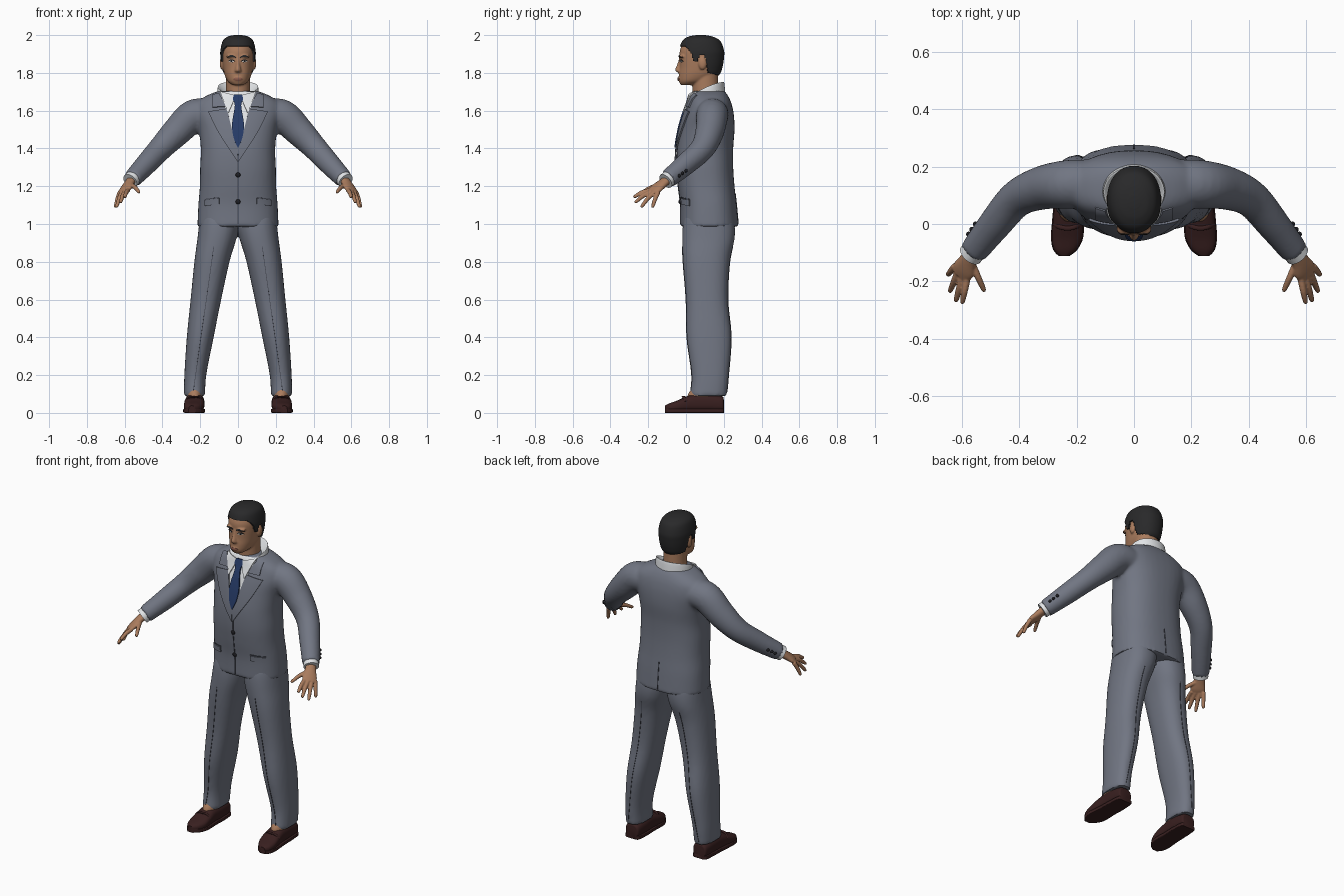
import bpy, bmesh, math
from mathutils import Vector
from mathutils.bvhtree import BVHTree

cube = bpy.data.objects.get("Cube")
if cube:
    bpy.data.objects.remove(cube, do_unlink=True)


def material(name, r, g, b):
    mat = bpy.data.materials.new(name)
    mat.use_nodes = True
    mat.diffuse_color = (r, g, b, 1)
    shader = next(n for n in mat.node_tree.nodes if n.type == "BSDF_PRINCIPLED")
    shader.inputs["Base Color"].default_value = (r, g, b, 1)
    shader.inputs["Roughness"].default_value = 0.8
    return mat


SUIT = material("slate suit cloth", 0.165, 0.18, 0.225)
SEAM = material("dark suit seam", 0.06, 0.065, 0.085)
SHIRT = material("white shirt cloth", 0.76, 0.78, 0.8)
TIE = material("navy tie silk", 0.02, 0.045, 0.14)
SKIN = material("warm brown skin", 0.4, 0.2, 0.11)
LIPS = material("lip brown", 0.27, 0.11, 0.075)
HAIR = material("black hair", 0.022, 0.022, 0.023)
EYE = material("eye white", 0.6, 0.57, 0.53)
LEATHER = material("oxblood leather", 0.04, 0.014, 0.014)
DARK = material("black button", 0.012, 0.012, 0.015)


def spline(rows, steps):
    """Smooth curve through rows of numbers."""
    out = []
    for i in range(len(rows) - 1):
        p, q, r, s = (rows[min(max(i + k, 0), len(rows) - 1)] for k in (-1, 0, 1, 2))
        for k in range(steps):
            t = k / steps
            out.append([b + t / 2 * (c - a + t * (2*a - 5*b + 4*c - d + t * (3*b - a - 3*c + d)))
                        for a, b, c, d in zip(p, q, r, s)])
    return out + [list(rows[-1])]


def loft(rings, power=2.0, res=40):
    """Closed skin over rings given as centre and two half axes."""
    def bend(value):
        return math.copysign(abs(value) ** (2 / power), value)
    verts, faces = [], []
    for centre, u, v in rings:
        for k in range(res):
            a = math.tau * k / res
            verts.append(centre + u * bend(math.cos(a)) + v * bend(math.sin(a)))
    for i in range(len(rings) - 1):
        for k in range(res):
            j = (k + 1) % res
            faces.append((i*res + k, i*res + j, (i+1)*res + j, (i+1)*res + k))
    faces += [tuple(range(res)), tuple(range(len(verts) - res, len(verts)))]
    return verts, faces


def stack(rows, power=2.0, steps=6, res=40):
    """Rows of height, half width, front y, back y and optional centre x."""
    rows = [tuple(r) + (0,) * (5 - len(r)) for r in rows]
    return loft([(Vector((x, (f + b) / 2, z)), Vector((w, 0, 0)), Vector((0, (b - f) / 2, 0)))
                 for z, w, f, b, x in spline(rows, steps)], power, res)


def tube(rows, hint=(0, 0, 1), steps=6, res=24):
    """Rows of x, y, z and two radii; the first radius lies along the hint."""
    rows, rings = spline(rows, steps), []
    for i, row in enumerate(rows):
        t = (Vector(rows[min(i + 1, len(rows) - 1)][:3]) - Vector(rows[max(i - 1, 0)][:3])).normalized()
        u = Vector(hint)
        u = (u - t * u.dot(t)).normalized()
        rings.append((Vector(row[:3]), u * row[3], t.cross(u) * row[4]))
    return loft(rings, 2, res)


def blob(centre, sx, sy, sz):
    angles = [math.pi * (k / 10 - 0.5) * 0.99 for k in range(11)]
    return loft([(Vector(centre) + Vector((0, 0, sz * math.sin(a))), Vector((sx * math.cos(a), 0, 0)),
                  Vector((0, sy * math.cos(a), 0))) for a in angles], 2, 20)


def flip(part):
    return [Vector((-v.x, v.y, v.z)) for v in part[0]], part[1]


def both(*parts):
    return list(parts) + [flip(p) for p in parts]


def build(name, parts, mat, voxel=0, relax=3, thick=0, offset=0):
    """Join parts into one object, fused by remeshing or thickened into a plate."""
    bm = bmesh.new()
    for verts, faces in parts:
        made = [bm.verts.new(v) for v in verts]
        for f in faces:
            bm.faces.new([made[i] for i in f])
    bmesh.ops.remove_doubles(bm, verts=bm.verts, dist=0.0002)
    bmesh.ops.delete(bm, geom=[v for v in bm.verts if not v.link_faces], context="VERTS")
    bmesh.ops.recalc_face_normals(bm, faces=bm.faces)
    mesh = bpy.data.meshes.new(name)
    bm.to_mesh(mesh)
    bm.free()
    ob = bpy.data.objects.new(name, mesh)
    bpy.context.collection.objects.link(ob)
    if voxel:
        remesh = ob.modifiers.new("fuse", "REMESH")
        remesh.mode, remesh.voxel_size = "VOXEL", voxel
        smooth = ob.modifiers.new("relax", "SMOOTH")
        smooth.factor, smooth.iterations = 0.5, relax
    if thick:
        solid = ob.modifiers.new("thickness", "SOLIDIFY")
        solid.thickness, solid.offset = thick, offset
    bpy.context.view_layer.update()
    ob.data = bpy.data.meshes.new_from_object(ob.evaluated_get(bpy.context.evaluated_depsgraph_get()))
    ob.modifiers.clear()
    ob.data.name = name
    ob.data.materials.clear()
    ob.data.materials.append(mat)
    ob.data.shade_smooth()
    ob.data.set_sharp_from_angle(angle=math.radians(40))
    return ob


def surface(ob):
    return BVHTree.FromPolygons([v.co for v in ob.data.vertices], [p.vertices[:] for p in ob.data.polygons])


def hit(tree, x, z, side=-1):
    return tree.ray_cast(Vector((x, side * 2, z)), Vector((0, -side, 0)))[0] or Vector((x, 0.03, z))


def panel(tree, edge_a, edge_b, lift, side=-1, steps=8, across=6):
    """Strip between two x-z edges, laid on a surface and mirrored."""
    verts, faces, w = [], [], across + 1
    for a, b in zip(spline(edge_a, steps), spline(edge_b, steps)):
        for k in range(w):
            x, z = (p + (q - p) * k / across for p, q in zip(a, b))
            verts.append(hit(tree, x, z, side) + Vector((0, side * lift, 0)))
    for i in range(len(verts) // w - 1):
        faces += [(i*w + k, i*w + k + 1, i*w + w + k + 1, i*w + w + k) for k in range(across)]
    return both((verts, faces))


def line(tree, points, side=-1):
    return panel(tree, points, [(x + 0.003, z) for x, z in points], 0.001, side, 12, 1)


# Jacket: torso and sleeves fused
torso = stack([(0.985, 0.215, -0.03, 0.278), (1.1, 0.21, -0.03, 0.268), (1.2, 0.202, -0.042, 0.257),
               (1.3, 0.2, -0.05, 0.25), (1.4, 0.197, -0.047, 0.25), (1.5, 0.208, -0.03, 0.257),
               (1.58, 0.228, -0.008, 0.253), (1.64, 0.22, 0.014, 0.24), (1.68, 0.165, 0.026, 0.222),
               (1.705, 0.1, 0.035, 0.203)], 2.4)
sleeve = tube([(0.14, 0.14, 1.58, 0.08, 0.085), (0.235, 0.138, 1.572, 0.087, 0.085),
               (0.325, 0.125, 1.488, 0.078, 0.076), (0.41, 0.087, 1.4, 0.065, 0.065),
               (0.485, 0.0, 1.318, 0.058, 0.058), (0.56, -0.095, 1.238, 0.049, 0.049)])
jacket = build("jacket", [torso] + both(sleeve), SUIT, 0.01, 5)
coat = surface(jacket)

# Trousers: height, half width, front, back, centre x
leg = stack([(0.09, 0.056, 0.02, 0.216, 0.23), (0.2, 0.058, 0.03, 0.226, 0.226),
             (0.4, 0.071, 0.004, 0.24, 0.2), (0.6, 0.081, 0.0, 0.222, 0.17), (0.8, 0.093, -0.016, 0.232, 0.138),
             (0.92, 0.103, -0.02, 0.257, 0.112), (1.0, 0.106, -0.016, 0.257, 0.1),
             (1.05, 0.1, -0.005, 0.24, 0.1)], 2.3)
trousers = build("trousers", both(leg), SUIT, 0.01, 4)
cloth = surface(trousers)
crease = [(0.127, 0.88), (0.18, 0.5), (0.236, 0.11)]
build("trouser_creases", line(cloth, crease) + line(cloth, crease, 1), SEAM, thick=0.003)

# Jacket front and back details
build("shirt_front", panel(coat, [(0, 1.7), (0, 1.6), (0, 1.5), (0, 1.4)],
      [(0.095, 1.7), (0.062, 1.6), (0.034, 1.5), (0.001, 1.4)], 0.002), SHIRT, thick=0.004)
profile = [(0.02, 1.685), (0.027, 1.66), (0.017, 1.625), (0.031, 1.53), (0.024, 1.46), (0.002, 1.405)]
build("tie", panel(coat, [(0, z) for x, z in profile], profile, 0.011), TIE, thick=0.009)
build("lapels", panel(coat, [(0.058, 1.61), (0.034, 1.51), (0.0, 1.4)],
      [(0.157, 1.595), (0.1, 1.48), (0.003, 1.33)], 0.006), SUIT, thick=0.008)
build("jacket_collar", panel(coat, [(0.1, 1.692), (0.062, 1.622)],
      [(0.135, 1.682), (0.135, 1.618)], 0.006), SUIT, thick=0.008)
build("pocket_flaps", panel(coat, [(0.1, 1.137), (0.175, 1.128)],
      [(0.1, 1.105), (0.175, 1.096)], 0.004), SUIT, thick=0.007)
build("pocket_seams", line(coat, [(0.1, 1.139), (0.135, 1.137)]) +
      panel(coat, [(0.1, 1.142), (0.175, 1.133)], [(0.1, 1.138), (0.175, 1.129)], 0.002), SEAM, thick=0.004)
build("jacket_front_edge", line(coat, [(0, 1.36), (0, 1.2), (0.0, 1.0)]), SEAM, thick=0.003)
build("jacket_back_vent", line(coat, [(0, 1.16), (0, 1.0)], 1), SEAM, thick=0.003)
build("jacket_buttons", [blob(hit(coat, 0, z), 0.013, 0.008, 0.013) for z in (1.26, 1.118)], DARK)
wrist, along, out = Vector((0.56, -0.095, 1.238)), Vector((0.145, -0.18, -0.155)), Vector((0.07, 0.06, -0.01))
studs = [blob(coat.find_nearest(wrist - along * t + out)[0], 0.009, 0.009, 0.009) for t in (0.14, 0.23, 0.32)]
build("sleeve_buttons", both(*studs), DARK)

# Shirt collar, dipping towards the front, with two points
collar = stack([(1.695, 0.112, 0.012, 0.208), (1.745, 0.108, 0.02, 0.203), (1.752, 0.104, 0.024, 0.198),
                (1.745, 0.095, 0.03, 0.19), (1.71, 0.06, 0.04, 0.165)], 2, 4)
for v in collar[0]:
    v.z -= 0.075 * min(max((0.2 - v.y) / 0.18, 0), 1) ** 1.5
build("shirt_collar", [collar], SHIRT)
build("collar_points", panel(coat, [(0.012, 1.68), (0.03, 1.635), (0.05, 1.59)],
      [(0.095, 1.7), (0.076, 1.65), (0.054, 1.59)], 0.012), SHIRT, thick=0.007)
build("shirt_cuffs", both(tube([(0.545, -0.077, 1.254, 0.042, 0.042), (0.571, -0.108, 1.227, 0.043, 0.043)])), SHIRT)

# Hands: palm, four fingers and thumb fused
spread = Vector((0.055, 0.06, -0.01))
parts = [tube([(0.56, -0.095, 1.238, 0.027, 0.023), (0.58, -0.13, 1.21, 0.033, 0.021),
               (0.595, -0.16, 1.186, 0.042, 0.018), (0.607, -0.18, 1.17, 0.035, 0.012)], spread)]
fingers = [((0.583, -0.193, 1.178), (0.6, -0.277, 1.14)), ((0.599, -0.182, 1.172), (0.622, -0.27, 1.112)),
           ((0.614, -0.166, 1.168), (0.643, -0.237, 1.088)), ((0.625, -0.147, 1.168), (0.65, -0.178, 1.086)),
           ((0.567, -0.135, 1.207), (0.522, -0.235, 1.165))]
for base, tip in fingers:
    rows = []
    for t, r in ((0, 0.0125), (0.5, 0.0115), (0.92, 0.009), (1, 0.004)):
        p = Vector(base).lerp(Vector(tip), t) + Vector((0, 0, 0.03 * t * (1 - t)))
        rows.append((*p, r, r))
    parts.append(tube(rows, spread, 5, 12))
build("hands", both(*parts), SKIN, 0.004, 2)

# Head with nose, ears and neck
skull = [(1.735, 0.026, -0.026, 0.03), (1.755, 0.054, -0.037, 0.11), (1.79, 0.071, -0.038, 0.165),
         (1.83, 0.079, -0.034, 0.182), (1.88, 0.084, -0.034, 0.19), (1.92, 0.084, -0.032, 0.19),
         (1.96, 0.071, -0.013, 0.17), (1.982, 0.045, 0.02, 0.13), (1.99, 0.012, 0.06, 0.09)]
nose = stack([(1.885, 0.008, -0.036, 0), (1.85, 0.011, -0.045, 0), (1.82, 0.017, -0.058, 0),
              (1.808, 0.02, -0.054, 0), (1.798, 0.013, -0.036, 0)])
neck = stack([(1.62, 0.07, 0.035, 0.18), (1.7, 0.064, 0.035, 0.172), (1.8, 0.064, 0.03, 0.17)])
ear = blob((0.085, 0.088, 1.85), 0.012, 0.022, 0.033)
brow_bone = blob((0.032, -0.018, 1.888), 0.03, 0.02, 0.01)
mouth_bone = blob((0, -0.03, 1.768), 0.026, 0.014, 0.014)
head = build("head", [stack(skull, 2.15), nose, neck, mouth_bone] + both(ear, brow_bone), SKIN, 0.005, 3)
face = surface(head)
build("eyes", panel(face, [(0.019, 1.861), (0.034, 1.867), (0.049, 1.862)],
      [(0.019, 1.86), (0.034, 1.856), (0.049, 1.861)], 0.001), EYE, thick=0.003)
build("irises", both(blob(hit(face, 0.034, 1.8615), 0.006, 0.004, 0.006)), DARK)
build("eyelids", panel(face, [(0.017, 1.863), (0.034, 1.872), (0.052, 1.863)],
      [(0.017, 1.861), (0.034, 1.866), (0.052, 1.861)], 0.002), HAIR, thick=0.004)
build("eyebrows", panel(face, [(0.012, 1.886), (0.035, 1.894), (0.057, 1.885)],
      [(0.012, 1.879), (0.035, 1.886), (0.057, 1.882)], 0.001), HAIR, thick=0.004)
build("lips", panel(face, [(0, 1.775), (0.012, 1.775), (0.025, 1.768)],
      [(0, 1.758), (0.012, 1.76), (0.025, 1.767)], 0.001), LIPS, thick=0.004)

# Hair: shell over the skull trimmed along a hairline of y and height
hairline = [(-0.06, 1.947), (0, 1.94), (0.03, 1.9), (0.04, 1.862), (0.062, 1.857), (0.07, 1.895),
            (0.1, 1.895), (0.118, 1.8), (0.25, 1.77)]


def in_hair(p):
    for (y0, z0), (y1, z1) in zip(hairline, hairline[1:]):
        if y0 <= p.y < y1:
            return p.z > z0 + (z1 - z0) * (p.y - y0) / (y1 - y0)
    return False


verts, faces = stack([(z + 0.01 * (z > 1.95), w + 0.009, f - 0.006, b + 0.011) for z, w, f, b in skull], 2.15, 12, 96)
faces = [f for f in faces if in_hair(sum((verts[i] for i in f), Vector()) / len(f))]
build("hair", [(verts, faces)], HAIR, thick=0.014, offset=-1)

# Shoes: y, centre x, half width, top
last = [(0.2, 0.228, 0.03, 0.07), (0.19, 0.228, 0.044, 0.088), (0.12, 0.228, 0.05, 0.1),
        (0.05, 0.23, 0.05, 0.1), (0, 0.231, 0.053, 0.086), (-0.05, 0.234, 0.053, 0.064),
        (-0.09, 0.24, 0.039, 0.05), (-0.112, 0.244, 0.016, 0.038)]


def shoe_part(low, high, grow, power):
    rings = []
    for y, x, w, top in spline(last, 6):
        z = top if high is None else high
        rings.append((Vector((x, y, (low + z) / 2)), Vector((w + grow, 0, 0)), Vector((0, 0, (z - low) / 2))))
    return loft(rings, power)


build("shoes", both(shoe_part(0.005, None, 0, 2.6)), LEATHER)
build("shoe_soles", both(shoe_part(0, 0.022, 0.003, 8)), LEATHER)
build("shoe_straps", both(tube([(0.184, 0.0, 0.06, 0.008, 0.005), (0.205, -0.01, 0.082, 0.008, 0.005),
      (0.232, -0.015, 0.085, 0.008, 0.005), (0.26, -0.01, 0.08, 0.008, 0.005),
      (0.28, 0.0, 0.06, 0.008, 0.005)], (0, 1, 0))), LEATHER)
build("ankles", both(stack([(0.06, 0.04, 0.005, 0.15, 0.23), (0.1, 0.042, 0.012, 0.16, 0.23),
                            (0.14, 0.04, 0.04, 0.16, 0.23)])), SKIN)
